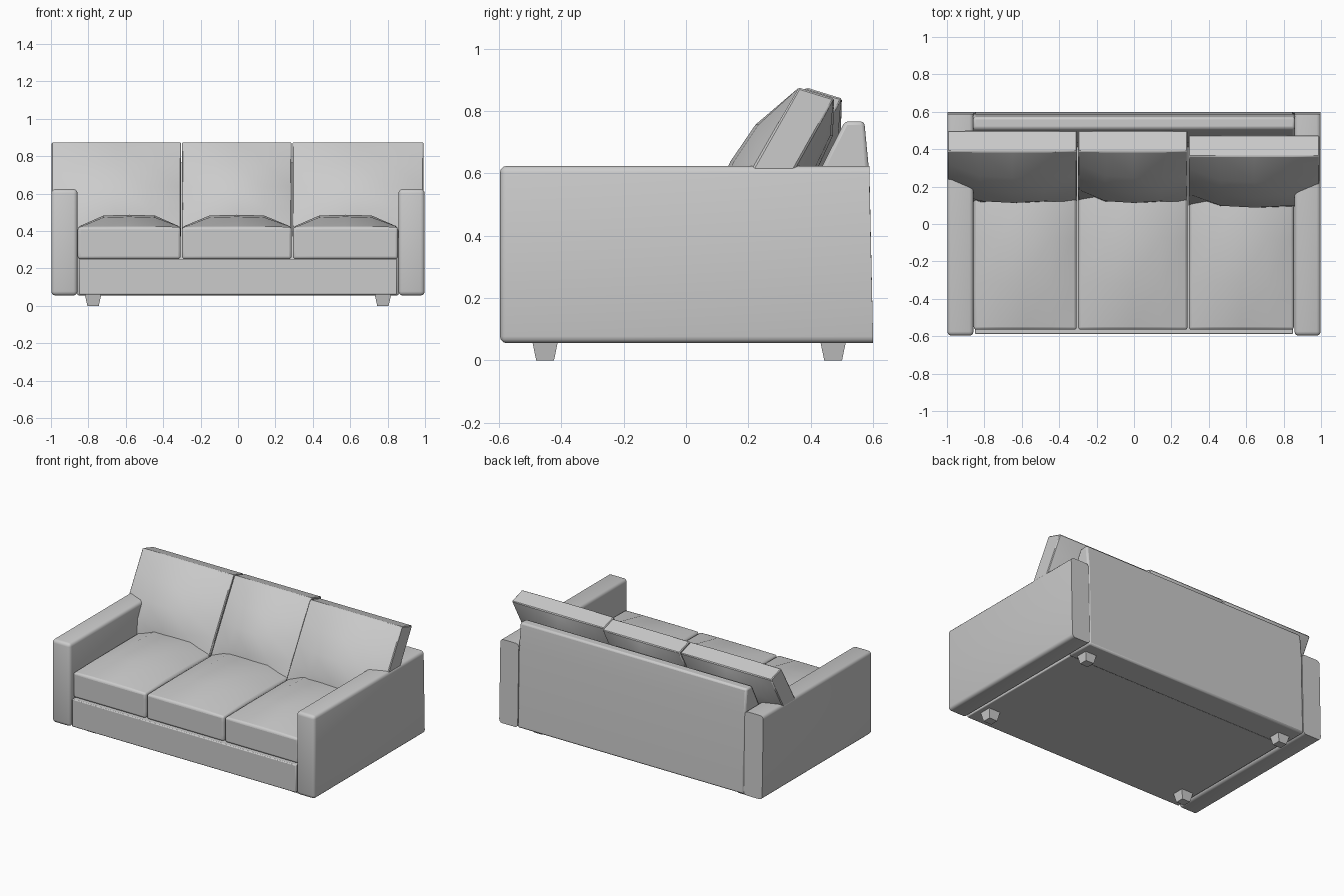
import bpy, bmesh, math

if "Cube" in bpy.data.objects:
    bpy.data.objects.remove(bpy.data.objects["Cube"])


def finish(name, bm, bevel=0.0, segments=2):
    bmesh.ops.recalc_face_normals(bm, faces=bm.faces)
    mesh = bpy.data.meshes.new(name)
    bm.to_mesh(mesh)
    bm.free()
    obj = bpy.data.objects.new(name, mesh)
    bpy.context.collection.objects.link(obj)
    if bevel:
        mod = obj.modifiers.new("Soft edges", "BEVEL")
        mod.width, mod.segments = bevel, segments
        mod.limit_method, mod.angle_limit = "ANGLE", math.radians(42)
    bpy.ops.object.select_all(action="DESELECT")
    obj.select_set(True)
    bpy.context.view_layer.objects.active = obj
    bpy.ops.object.shade_smooth_by_angle(angle=math.radians(32))
    return obj


def box(lo, hi, cuts=0):
    bm = bmesh.new()
    bmesh.ops.create_cube(bm, size=1)
    if cuts:
        bmesh.ops.subdivide_edges(bm, edges=bm.edges[:], cuts=cuts, use_grid_fill=True)
    for v in bm.verts:
        v.co = [a + (c + 0.5) * (b - a) for a, b, c in zip(lo, hi, v.co)]
    return bm


def puff(t, power):
    return max(0.0, math.sin(math.pi * t)) ** power


# Base under the seat
finish("base", box((-0.85, -0.588, 0.06), (0.85, 0.55, 0.25)), 0.006)

# Arms: rounded everywhere except the square rear corners
for side in (-1, 1):
    bm = box((0.858, -0.597, 0.055), (0.998, 0.588, 0.624))
    soft = [e for e in bm.edges if not all(v.co.y > 0.5 for v in e.verts)]
    bmesh.ops.bevel(bm, geom=soft, offset=0.022, segments=3, profile=0.5, affect="EDGES")
    for v in bm.verts:
        v.co.x *= side
        if v.co.y > 0.5 and v.co.z < 0.1:
            v.co.y += 0.012
    finish("arm_left" if side < 0 else "arm_right", bm)

# Back rest: side profile (y, z) extruded across
profile = [(0.60, 0.055), (0.588, 0.60), (0.572, 0.767), (0.51, 0.767), (0.435, 0.62), (0.40, 0.055)]
bm = bmesh.new()
face = bm.faces.new([bm.verts.new((-0.86, y, z)) for y, z in profile])
ext = bmesh.ops.extrude_face_region(bm, geom=[face])["geom"]
for v in ext:
    if isinstance(v, bmesh.types.BMVert):
        v.co.x = 0.86
finish("back_rest", bm, 0.012)

# Seat cushions with crowned tops
for i, (x0, x1) in enumerate([(-0.857, -0.307), (-0.299, 0.286), (0.294, 0.855)]):
    bm = box((0, 0, 0), (1, 1, 1), 3)
    for v in bm.verts:
        u, w, t = v.co
        z = 0.25 + 0.172 * t
        if t > 0.99:
            z += 0.065 * puff(u, 0.2) * puff(w, 0.5)
        v.co = (x0 + u * (x1 - x0), -0.565 + w * 0.98, z)
    finish(f"seat_cushion_{i + 1}", bm, 0.014, 3)

# Leaning back cushions, the outer two running over the arms
for i, (x0, x1, dy) in enumerate([(-0.996, -0.305, 0.025), (-0.299, 0.286, 0.025), (0.292, 0.992, 0.0)]):
    bm = box((0, 0, 0), (1, 1, 1), 3)
    for v in bm.verts:
        u, w, t = v.co
        bulge = puff(u, 0.4) * puff(t, 0.5)
        front = 0.092 + 0.27 * t - 0.085 * bulge
        back = 0.208 + 0.267 * t + 0.075 * bulge
        z = 0.40 + 0.475 * t - 0.035 * w
        v.co = (x0 + u * (x1 - x0), front + w * (back - front) + dy, z)
    finish(f"back_cushion_{i + 1}", bm, 0.005, 1)

# Tapered square legs
for x in (-0.775, 0.775):
    for y in (-0.452, 0.472):
        bm = box((-0.045, -0.042, 0), (0.045, 0.042, 0.065))
        for v in bm.verts:
            if v.co.z < 0.01:
                v.co.x *= 0.68
                v.co.y *= 0.68
            v.co.x += x
            v.co.y += y
        finish("leg_" + ("front" if y < 0 else "rear") + ("_left" if x < 0 else "_right"), bm)
